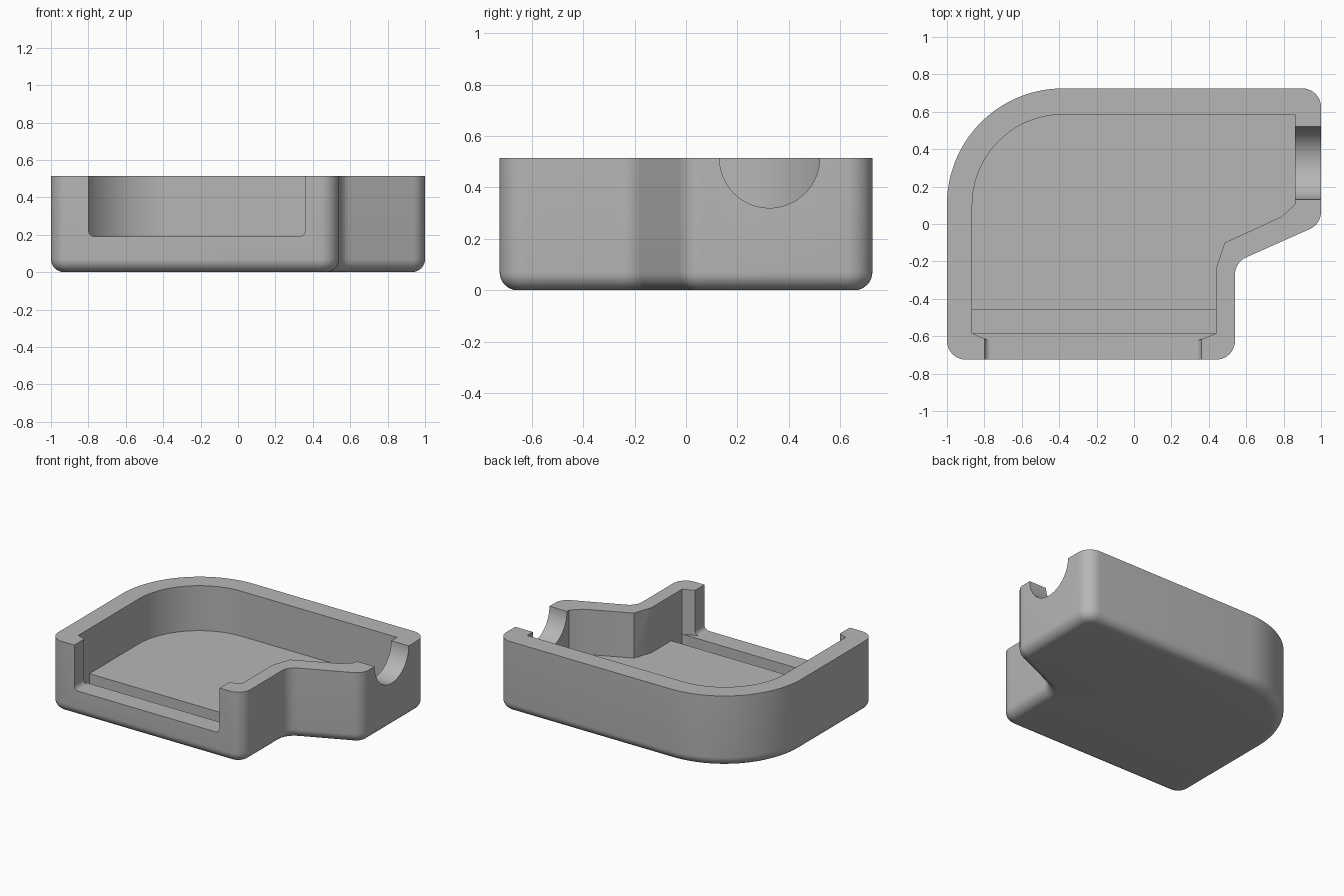
import bpy
import bmesh
import math
from mathutils import Matrix, Vector

if "Cube" in bpy.data.objects:
    bpy.data.objects.remove(bpy.data.objects["Cube"])

HEIGHT, FLOOR, FILLET = 0.515, 0.19, 0.07

grey = bpy.data.materials.new("plain grey")
grey.use_nodes = True
grey.diffuse_color = (0.47, 0.47, 0.47, 1)
grey.node_tree.nodes["Principled BSDF"].inputs["Base Color"].default_value = grey.diffuse_color


def rounded(corners, inset=0.0):
    """Counterclockwise (x, y, radius) corners to a rounded outline, moved inwards by inset."""
    points = []
    for i, (x, y, radius) in enumerate(corners):
        here = Vector((x, y))
        before = (here - Vector(corners[i - 1][:2])).normalized()
        after = (Vector(corners[(i + 1) % len(corners)][:2]) - here).normalized()
        n1, n2 = Vector((-before.y, before.x)), Vector((-after.y, after.x))
        miter = (n1 + n2) / (1 + n1.dot(n2))
        if radius == 0:
            points.append(here + miter * inset)
            continue
        turn = math.atan2(before.cross(after), before.dot(after))
        side = math.copysign(1, turn)
        r = radius - side * inset
        centre = here + miter * (inset + side * r)
        steps = 32 if radius > 0.3 else 10
        for k in range(steps + 1):
            arm = Matrix.Rotation(turn * k / steps, 2) @ n1
            points.append(centre - arm * side * r)
    return points


def loft(name, rings):
    """Closed solid through rings of equal length."""
    bm = bmesh.new()
    loops = [[bm.verts.new(p) for p in ring] for ring in rings]
    for low, high in zip(loops, loops[1:]):
        for i in range(len(low)):
            bm.faces.new((low[i - 1], low[i], high[i], high[i - 1]))
    bm.faces.new(loops[0][::-1])
    bm.faces.new(loops[-1])
    bmesh.ops.recalc_face_normals(bm, faces=bm.faces)
    mesh = bpy.data.meshes.new(name)
    bm.to_mesh(mesh)
    bm.free()
    obj = bpy.data.objects.new(name, mesh)
    bpy.context.collection.objects.link(obj)
    mesh.materials.append(grey)
    return obj


def level(outline, z):
    return [(p.x, p.y, z) for p in outline]


# Outer block with a rounded bottom edge
outer = [(-1, -0.725, 0.1), (0.54, -0.725, 0.1), (0.54, -0.205, 0.1),
         (1, 0, 0.1), (1, 0.725, 0.1), (-1, 0.725, 0.62)]
rings = []
for k in range(9):
    a = math.pi / 2 * k / 8
    rings.append(level(rounded(outer, FILLET * (1 - math.sin(a))), FILLET * (1 - math.cos(a))))
rings.append(level(rounded(outer), HEIGHT))
tray = loft("tray_shell", rings)

# Main cavity
inner = [(-0.865, -0.585, 0), (-0.79, -0.617, 0), (0.35, -0.62, 0), (0.44, -0.585, 0),
         (0.44, -0.235, 0), (0.485, -0.1, 0), (0.79, 0.04, 0), (0.86, 0.105, 0),
         (0.86, 0.585, 0), (-0.865, 0.585, 0.485)]
cavity = loft("cavity_cutter", [level(rounded(inner), z) for z in (FLOOR, 0.7)])

# Groove across the floor behind the front sill
slot = [(-0.865, -0.585, 0), (0.44, -0.585, 0), (0.44, -0.46, 0), (-0.865, -0.46, 0)]
groove = loft("groove_cutter", [level(rounded(slot), z) for z in (0.09, 0.3)])

# Wide front opening with rounded lower corners
gap = [(-0.8, FLOOR, 0.035), (0.36, FLOOR, 0.035), (0.36, 0.7, 0), (-0.8, 0.7, 0)]
opening = loft("opening_cutter", [[(p.x, y, p.y) for p in rounded(gap)] for y in (-0.9, -0.6)])

# Half-round notch in the side wall
circle = [(0.325 + 0.195 * math.cos(t * math.tau / 64), HEIGHT + 0.195 * math.sin(t * math.tau / 64))
          for t in range(64)]
notch = loft("notch_cutter", [[(x, y, z) for y, z in circle] for x in (0.8, 1.2)])

# Cut the openings and keep the plain result
cutters = [cavity, groove, opening, notch]
for cutter in cutters:
    cutter.hide_render = True
    cut = tray.modifiers.new(cutter.name, "BOOLEAN")
    cut.operation = "DIFFERENCE"
    cut.solver = "EXACT"
    cut.object = cutter
bpy.context.view_layer.update()
result = bpy.data.meshes.new_from_object(tray.evaluated_get(bpy.context.evaluated_depsgraph_get()))
tray.modifiers.clear()
tray.data = result
for cutter in cutters:
    bpy.data.objects.remove(cutter)

# Smooth the curves, keep the rims crisp
for obj in bpy.context.selected_objects:
    obj.select_set(False)
tray.select_set(True)
bpy.context.view_layer.objects.active = tray
bpy.ops.object.shade_smooth_by_angle(angle=math.radians(20))
